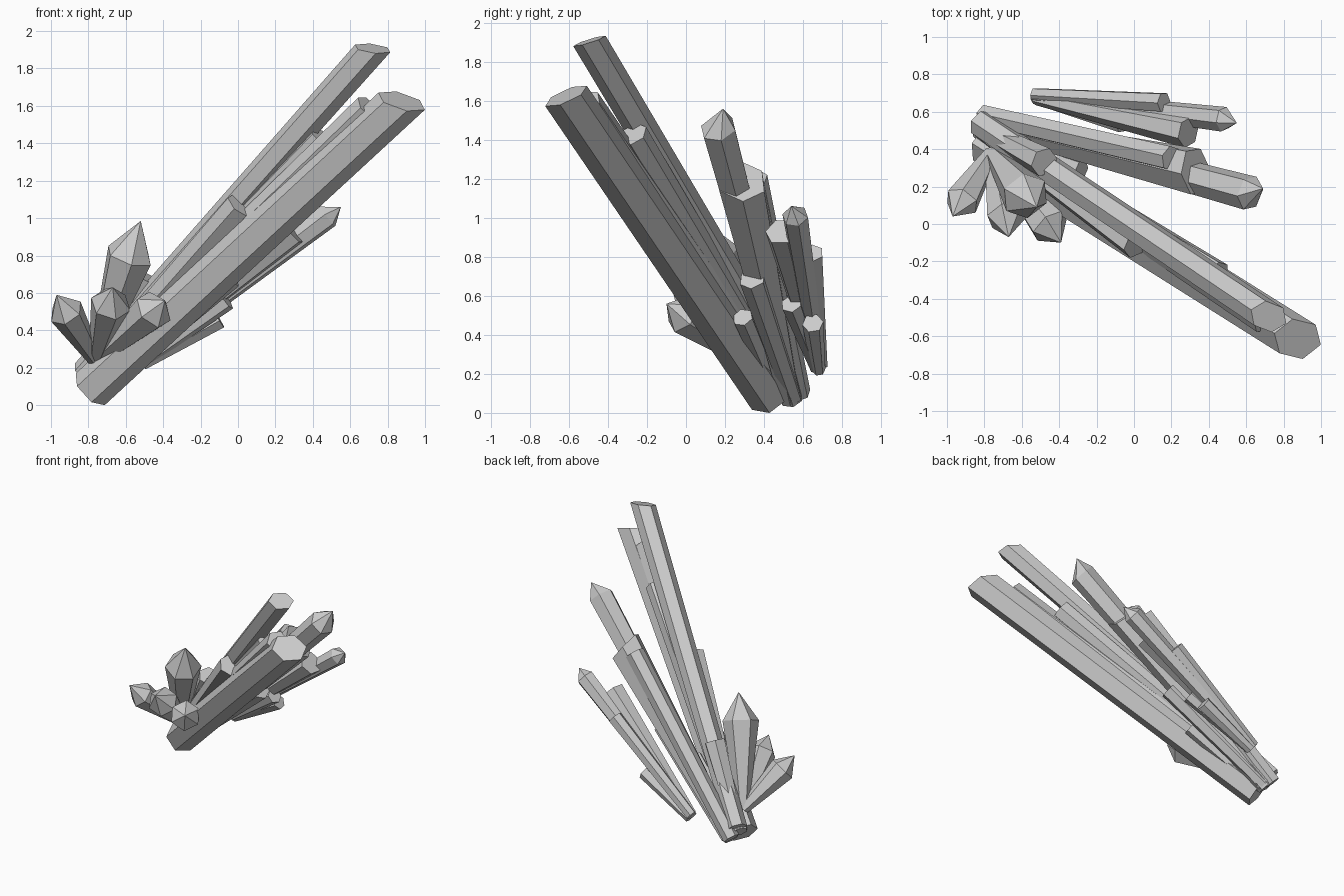
import bpy, bmesh, math
from mathutils import Vector

if "Cube" in bpy.data.objects:
    bpy.data.objects.remove(bpy.data.objects["Cube"])


def shard(name, base, end, r0, r1, tip=None, cut=None, spin=0.0):
    """Six-sided crystal from base to end; pointed if tip is given, else cut flat."""
    base, end = Vector(base), Vector(end)
    axis = (end - base).normalized()
    u = axis.cross(Vector((0, 0, 1))).normalized()
    v = u.cross(axis)
    cut = Vector(cut) if cut else axis
    bm = bmesh.new()
    low, high = [], []
    for i in range(6):
        a = math.radians(60 * i + spin)
        d = u * math.cos(a) + v * math.sin(a)
        low.append(bm.verts.new(base + d * r0))
        p = d * r1
        high.append(bm.verts.new(end + p - axis * (p.dot(cut) / axis.dot(cut))))
    bm.faces.new(low[::-1])
    for i in range(6):
        j = (i + 1) % 6
        bm.faces.new((low[i], low[j], high[j], high[i]))
    if tip:
        t = bm.verts.new(tip)
        for i in range(6):
            bm.faces.new((high[i], high[(i + 1) % 6], t))
    else:
        bm.faces.new(high)
    bmesh.ops.recalc_face_normals(bm, faces=bm.faces)
    me = bpy.data.meshes.new(name)
    bm.to_mesh(me)
    bm.free()
    bpy.context.collection.objects.link(bpy.data.objects.new(name, me))


# long leaning crystals with slanted flat ends
slant = (0.27, -0.42, 1.0)
shard("main_crystal", (-0.79, 0.43, 0.085), (0.875, -0.615, 1.625), 0.115, 0.118, cut=slant, spin=10)
shard("tall_crystal", (-0.82, 0.54, 0.17), (0.72, -0.495, 1.907), 0.075, 0.085, cut=(0.1, -0.3, 1), spin=15)
for i, (end, r) in enumerate([((0.70, -0.51, 1.59), 0.08),
                              ((0.45, -0.27, 1.43), 0.075),
                              ((0.01, -0.11, 1.07), 0.08)]):
    shard(f"side_crystal_{i}", (-0.82, 0.51, 0.13), end, 0.06, r, spin=20 * i)

# middle fan of blunt crystals
shard("middle_crystal_long", (-0.77, 0.54, 0.07), (0.62, 0.165, 1.46), 0.06, 0.095,
      tip=(0.69, 0.19, 1.56), spin=10)
shard("middle_crystal_wide", (-0.76, 0.53, 0.08), (0.33, 0.28, 1.19), 0.06, 0.13,
      cut=(0.8, 0.1, 0.6), spin=17)
middle = [((-0.80, 0.58, 0.10), (0.20, 0.35, 1.20), 0.06, 0.07),
          ((-0.80, 0.50, 0.13), (-0.48, 0.33, 0.68), 0.05, 0.08),
          ((-0.75, 0.45, 0.12), (-0.28, 0.29, 0.49), 0.04, 0.055),
          ((-0.75, 0.55, 0.08), (-0.04, 0.34, 0.69), 0.05, 0.07)]
for i, (base, end, r0, r1) in enumerate(middle):
    shard(f"middle_crystal_{i}", base, end, r0, r1, spin=17 * i + 34)

# rear fan
shard("rear_crystal_long", (-0.53, 0.68, 0.24), (0.48, 0.56, 1.01), 0.04, 0.068,
      tip=(0.55, 0.54, 1.06), spin=10)
rear = [((-0.52, 0.67, 0.25), (0.29, 0.49, 0.93), 0.035, 0.085),
        ((-0.53, 0.69, 0.25), (0.16, 0.65, 0.82), 0.04, 0.055),
        ((-0.51, 0.68, 0.22), (-0.10, 0.65, 0.46), 0.035, 0.055),
        ((-0.51, 0.67, 0.23), (-0.06, 0.54, 0.56), 0.035, 0.055)]
for i, (base, end, r0, r1) in enumerate(rear):
    shard(f"rear_crystal_{i}", base, end, r0, r1, spin=25 * i)

# short pointed crystals flaring outward at the front left
points = [((-0.58, 0.15, 0.80), 0.13, (-0.52, 0.09, 0.985)),
          ((-0.92, 0.12, 0.50), 0.095, (-0.97, 0.04, 0.59)),
          ((-0.68, 0.04, 0.54), 0.11, (-0.67, -0.07, 0.63)),
          ((-0.45, -0.01, 0.51), 0.11, (-0.39, -0.10, 0.56))]
for i, (end, r, tip) in enumerate(points):
    shard(f"pointed_crystal_{i}", (-0.76, 0.38, 0.24), end, 0.04, r, tip=tip, spin=12 * i)
